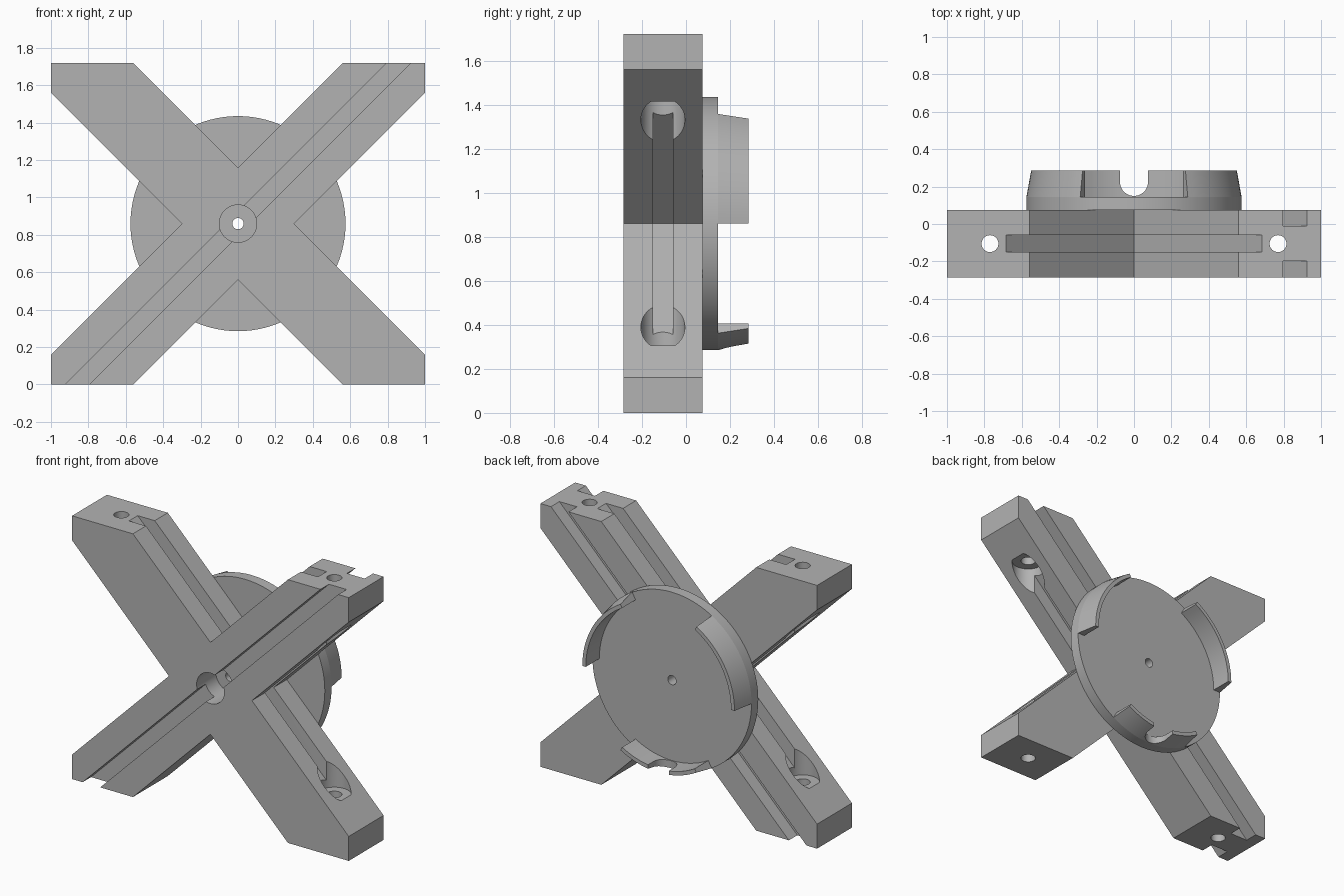
import bpy, bmesh
from math import sin, cos, pi, radians, sqrt
from mathutils import Matrix, Vector

cube = bpy.data.objects.get("Cube")
if cube:
    bpy.data.objects.remove(cube)

CZ = 0.86                      # height of the hub axis
FRONT, BACK = -0.285, 0.075    # arm faces
MID = (FRONT + BACK) / 2
HALF = 0.3 / sqrt(2)           # arm half width
SLOT, DEPTH = 0.045, 0.087     # groove half width and depth

grey = bpy.data.materials.new("mid_grey")
grey.use_nodes = True
COLOR = (0.45, 0.45, 0.45, 1)
grey.diffuse_color = COLOR
grey.node_tree.nodes["Principled BSDF"].inputs["Base Color"].default_value = COLOR


def finish(name, bm):
    bmesh.ops.recalc_face_normals(bm, faces=bm.faces)
    mesh = bpy.data.meshes.new(name)
    bm.to_mesh(mesh)
    bm.free()
    mesh.materials.append(grey)
    obj = bpy.data.objects.new(name, mesh)
    bpy.context.collection.objects.link(obj)
    return obj


def activate(obj):
    bpy.ops.object.select_all(action='DESELECT')
    obj.select_set(True)
    bpy.context.view_layer.objects.active = obj


def cylinder(name, radius, start, end, segments=48):
    start, end = Vector(start), Vector(end)
    axis = end - start
    turn = Matrix.Rotation(-pi / 2, 4, 'X') if abs(axis.y) > 0 else Matrix()
    bm = bmesh.new()
    bmesh.ops.create_cone(bm, cap_ends=True, segments=segments, radius1=radius,
                          radius2=radius, depth=axis.length,
                          matrix=Matrix.Translation((start + end) / 2) @ turn)
    return finish(name, bm)


def arm_box(name, sx, sz, along, across, ys):
    """Box in the frame of one arm: along it, across it (towards +-x side), and in y."""
    u = Vector((sx, 0, sz)) / sqrt(2)
    p = Vector((sx, 0, -sz)) / sqrt(2)
    bm = bmesh.new()
    bmesh.ops.create_cube(bm, size=1)
    for v in bm.verts:
        a, b, y = (lim[int(c > 0)] for lim, c in zip((along, across, ys), v.co))
        v.co = u * a + p * b + Vector((0, y, CZ))
    return finish(name, bm)


def cut(target, cutter):
    activate(target)
    mod = target.modifiers.new("cut", 'BOOLEAN')
    mod.operation, mod.solver, mod.object = 'DIFFERENCE', 'EXACT', cutter
    bpy.ops.object.modifier_apply(modifier=mod.name)
    bpy.data.objects.remove(cutter)


def smooth(obj):
    activate(obj)
    bpy.ops.object.shade_smooth_by_angle(angle=radians(25))


# Cross-shaped frame, one quadrant mirrored around the hub
quad = [(0.3, 0), (1, 0.7), (1, CZ), (0.56, CZ), (0, 0.3)]
outline = (quad + [(-x, z) for x, z in quad[-2:0:-1]]
           + [(-x, -z) for x, z in quad] + [(x, -z) for x, z in quad[-2:0:-1]])
bm = bmesh.new()
face = bm.faces.new([bm.verts.new((x, FRONT, z + CZ)) for x, z in outline])
ext = bmesh.ops.extrude_face_region(bm, geom=[face])
bmesh.ops.translate(bm, vec=(0, BACK - FRONT, 0),
                    verts=[g for g in ext["geom"] if isinstance(g, bmesh.types.BMVert)])
frame = finish("cross_frame", bm)

# Front and back grooves along both diagonals
for sz in (1, -1):
    for ys in ((FRONT - 0.1, FRONT + DEPTH), (BACK - DEPTH, BACK + 0.1)):
        cut(frame, arm_box("groove", 1, sz, (-2, 2), (-SLOT, SLOT), ys))

# Side grooves: open at the arm ends above and below, stopped at the pockets
floor = HALF - DEPTH
for sx in (1, -1):
    for sz in (1, -1):
        ys = (MID - SLOT, MID + SLOT)
        cut(frame, arm_box("groove", sx, sz, (floor, 1.5), (-HALF - 0.04, -floor), ys))
        cut(frame, arm_box("groove", sx, sz, (floor, 0.877), (floor, HALF + 0.04), ys))

# Bolt pockets and bolt holes near the arm ends
for x in (0.77, -0.77):
    cut(frame, cylinder("pocket", 0.1, (x, MID, 0.305), (x, MID, 1.415)))
    cut(frame, cylinder("bolt_hole", SLOT, (x, MID, -0.1), (x, MID, 1.9)))

# Hub counterbore and through hole
cut(frame, cylinder("counterbore", 0.1, (0, FRONT - 0.1, CZ), (0, FRONT + 0.2, CZ)))
cut(frame, cylinder("hub_hole", 0.03, (0, -1, CZ), (0, 1, CZ)))
smooth(frame)

# Round back plate
RIM, PLATE, TIP = 0.575, 0.145, 0.285
plate = cylinder("back_plate", RIM, (0, BACK, CZ), (0, PLATE, CZ), 96)
cut(plate, cylinder("hub_hole", 0.03, (0, -1, CZ), (0, 1, CZ)))
smooth(plate)

# Tapered curved tabs on the plate rim
section = [(0.525, PLATE), (RIM, PLATE), (0.55, TIP), (0.525, TIP)]
STEPS = 16
for name, start in (("left_tab", 0), ("right_tab", 120), ("lower_tab", 240)):
    bm = bmesh.new()
    rings = []
    for i in range(STEPS + 1):
        a = radians(start + 60 * i / STEPS)
        rings.append([bm.verts.new((r * cos(a), y, CZ + r * sin(a))) for r, y in section])
    for r0, r1 in zip(rings, rings[1:]):
        for k in range(4):
            n = (k + 1) % 4
            bm.faces.new((r0[k], r0[n], r1[n], r1[k]))
    bm.faces.new(rings[0])
    bm.faces.new(rings[-1])
    tab = finish(name, bm)
    if name == "lower_tab":
        # Round-bottomed cable notch
        cut(tab, cylinder("notch", 0.075, (0, 0.225, 0.1), (0, 0.225, 0.6)))
        bm = bmesh.new()
        bmesh.ops.create_cube(bm, size=1, matrix=Matrix.Translation((0, 0.325, 0.35))
                              @ Matrix.Diagonal((0.15, 0.2, 0.5, 1)))
        cut(tab, finish("notch_mouth", bm))
    smooth(tab)
